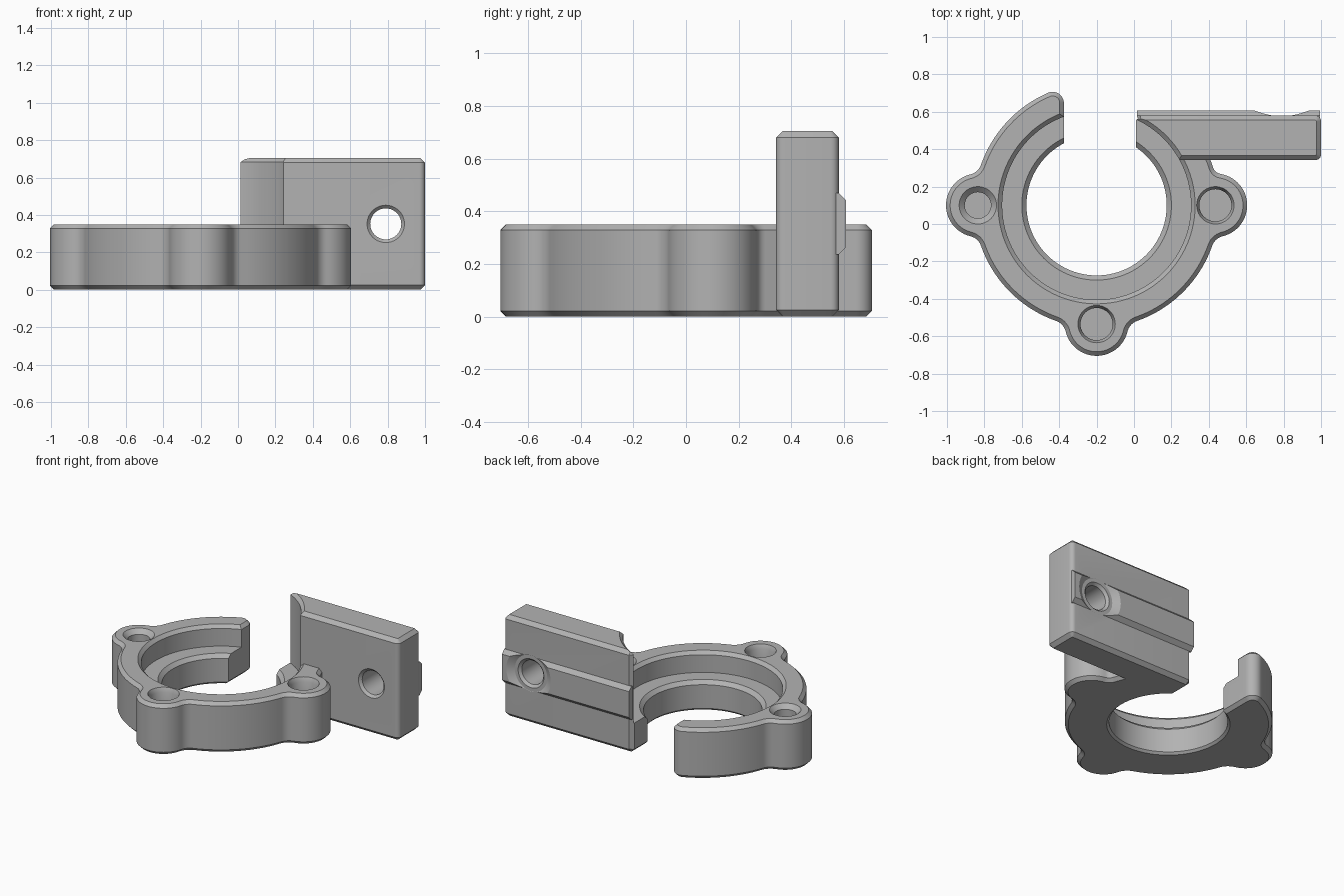
import bpy, bmesh, math
from math import cos, sin, radians, degrees, acos, sqrt
from mathutils import Matrix, Vector

if "Cube" in bpy.data.objects:
    bpy.data.objects.remove(bpy.data.objects["Cube"], do_unlink=True)

grey = bpy.data.materials.new("plain_grey")
grey.use_nodes = True
COLOUR = (0.45, 0.45, 0.45, 1)
grey.diffuse_color = COLOUR
next(n for n in grey.node_tree.nodes if n.type == 'BSDF_PRINCIPLED').inputs["Base Color"].default_value = COLOUR

CENTRE = Vector((-0.2, 0.1))   # ring centre
RING, LOBE, LOBE_DIST = 0.655, 0.17, 0.635
HEIGHT, PLATE_TOP = 0.35, 0.705
GAP_LEFT, GAP_RIGHT = -0.375, 0.01
FRONT, BACK = 0.342, 0.58      # plate faces


def make_object(name, bm):
    bmesh.ops.recalc_face_normals(bm, faces=bm.faces)
    mesh = bpy.data.meshes.new(name)
    bm.to_mesh(mesh)
    bm.free()
    mesh.materials.append(grey)
    obj = bpy.data.objects.new(name, mesh)
    bpy.context.collection.objects.link(obj)
    return obj


def polar(c, r, deg):
    return (c[0] + r * cos(radians(deg)), c[1] + r * sin(radians(deg)))


def arc(c, r, a0, a1, step=5):
    n = max(2, math.ceil(abs(a1 - a0) / step))
    return [polar(c, r, a0 + (a1 - a0) * i / n) for i in range(n + 1)]


def prism(name, outline, z0, z1, matrix=Matrix()):
    bm = bmesh.new()
    clean = [p for i, p in enumerate(outline) if math.dist(p, outline[i - 1]) > 1e-4]
    face = bm.faces.new([bm.verts.new((x, y, z0)) for x, y in clean])
    ext = bmesh.ops.extrude_face_region(bm, geom=[face])
    bmesh.ops.translate(bm, vec=(0, 0, z1 - z0),
                        verts=[v for v in ext["geom"] if isinstance(v, bmesh.types.BMVert)])
    bm.transform(matrix)
    return make_object(name, bm)


def lathe(name, profile, matrix, steps=72):
    """Closed turned solid from (radius, height) pairs, used as a cutter."""
    bm = bmesh.new()
    rings = [[bm.verts.new((*polar((0, 0), r, 360 * i / steps), z)) for i in range(steps)]
             for r, z in profile]
    for a, b in zip(rings, rings[1:]):
        for i in range(steps):
            j = (i + 1) % steps
            bm.faces.new((a[i], a[j], b[j], b[i]))
    bm.faces.new(rings[0])
    bm.faces.new(rings[-1])
    bm.transform(matrix)
    obj = make_object(name, bm)
    obj.hide_render = True
    return obj


def finish(obj, cutters, chamfer=0.0):
    """Chamfer, cut, bake the modifiers and shade."""
    if chamfer:
        bev = obj.modifiers.new("chamfer", 'BEVEL')
        bev.width, bev.segments, bev.limit_method = chamfer, 1, 'ANGLE'
        bev.angle_limit = radians(40)
        bev.use_clamp_overlap = False
    for c in cutters:
        cut = obj.modifiers.new("cut", 'BOOLEAN')
        cut.operation, cut.solver, cut.object = 'DIFFERENCE', 'EXACT', c
    bpy.context.view_layer.update()
    graph = bpy.context.evaluated_depsgraph_get()
    mesh = bpy.data.meshes.new_from_object(obj.evaluated_get(graph))
    obj.modifiers.clear()
    obj.data = mesh
    bpy.ops.object.select_all(action='DESELECT')
    obj.select_set(True)
    bpy.context.view_layer.objects.active = obj
    bpy.ops.object.shade_smooth_by_angle(angle=radians(30))


def lobe(a, fillets):
    """Outline of one screw lobe, blended into the ring on both sides."""
    c = polar(CENTRE, LOBE_DIST, a)
    sides = []
    for sign, f in zip((-1, 1), fillets):
        reach = RING + f
        turn = degrees(acos((reach**2 + LOBE_DIST**2 - (LOBE + f)**2) / (2 * reach * LOBE_DIST)))
        fc = polar(CENTRE, reach, a + sign * turn)
        # angle at the lobe from its outward direction to the fillet centre
        dx, dy = fc[0] - c[0], fc[1] - c[1]
        out = degrees(math.atan2(dy, dx)) - a
        out = (out + 180) % 360 - 180
        start = a + sign * turn + 180
        end = a + out + 180
        end = start + ((end - start + 180) % 360 - 180)
        sides.append((turn, out, arc(fc, f, start, end, 9)))
    (t0, o0, f0), (t1, o1, f1) = sides
    return a - t0, a + t1, f0 + arc(c, LOBE, a + o0, a + o1, 6) + f1[::-1]


# Open ring outline: rounded tip, three lobes, flat back under the plate
tip_r = 0.06
tip_x = GAP_LEFT - tip_r
tip = (tip_x, CENTRE.y + sqrt((RING - tip_r)**2 - (tip_x - CENTRE.x)**2))
angle = degrees(math.atan2(tip[1] - CENTRE.y, tip[0] - CENTRE.x))
outline = arc(tip, tip_r, 0, angle, 10)
for a, fillets in ((180, (.08, .08)), (270, (.08, .08)), (360, (.08, .05))):
    start, stop, pts = lobe(a, fillets)
    outline += arc(CENTRE, RING, angle, start, 3)[1:-1] + pts
    angle = stop
back_y = BACK - 0.005
end = 360 + degrees(math.asin((back_y - CENTRE.y) / RING))
outline += arc(CENTRE, RING, angle, end, 3)[1:] + [(GAP_RIGHT, back_y)]
bore = 0.3
a_right = degrees(acos((GAP_RIGHT - CENTRE.x) / bore))
a_left = degrees(acos((GAP_LEFT - CENTRE.x) / bore))
outline += arc(CENTRE, bore, 360 + a_right, a_left, 4)
ring = prism("clamp_ring", outline, 0, HEIGHT)


# Stepped bore cutters: one for the ring, a taller one for the plate
def bore_cutter(name, top):
    profile = [(.41, -.02), (.375, .015), (.375, .18), (.4, .205), (.505, .205),
               (.505, top - .022), (.54, top + .013)]
    return lathe(name, profile, Matrix.Translation((*CENTRE, 0)), 96)


ring_bore = bore_cutter("ring_bore_cutter", HEIGHT)
plate_bore = bore_cutter("plate_bore_cutter", PLATE_TOP)

# Blind screw holes in the lobes
screw_cutters = []
for side, a, r in (("right", 180, .07), ("front", 270, .086), ("left", 360, .086)):
    x, y = polar(CENTRE, LOBE_DIST, a)
    screw_cutters.append(lathe(side + "_screw_cutter",
                               [(r, .18), (r, HEIGHT - .03), (.1, HEIGHT), (.1, HEIGHT + .02)],
                               Matrix.Translation((x, y, 0)), 40))
finish(ring, [ring_bore] + screw_cutters, 0.022)

# Upright mounting plate with rounded outer corners
corner = 0.03
plate_outline = ([(GAP_RIGHT, FRONT)] + arc((1 - corner, FRONT + corner), corner, -90, 0, 15)
                 + arc((1 - corner, BACK - corner), corner, 0, 90, 15) + [(GAP_RIGHT, BACK)])
plate = prism("mounting_plate", plate_outline, 0, PLATE_TOP)

# Cross hole with chamfered rims and a flared recess through the rib
hole_profile = [(.11, FRONT - .01), (.083, FRONT + .017), (.083, BACK - .018), (.1, BACK - .001),
                (.125, BACK - .001), (.185, BACK + .035)]
along_y = Matrix.Translation((.79, 0, .352)) @ Matrix.Rotation(radians(-90), 4, 'X')
hole = lathe("cross_hole_cutter", hole_profile, along_y, 48)
finish(plate, [plate_bore, hole], 0.025)

# Locating rib along the back of the plate
rib_profile = [(BACK - .01, .235), (BACK, .235), (.607, .262), (.607, .442), (BACK, .469), (BACK - .01, .469)]
lengthwise = Matrix(((0, 0, 1, 0), (1, 0, 0, 0), (0, 1, 0, 0), (0, 0, 0, 1)))
rib = prism("locating_rib", rib_profile, GAP_RIGHT + .005, .995, lengthwise)
finish(rib, [hole])

# The cutters have done their work
for c in [ring_bore, plate_bore, hole] + screw_cutters:
    bpy.data.objects.remove(c, do_unlink=True)
